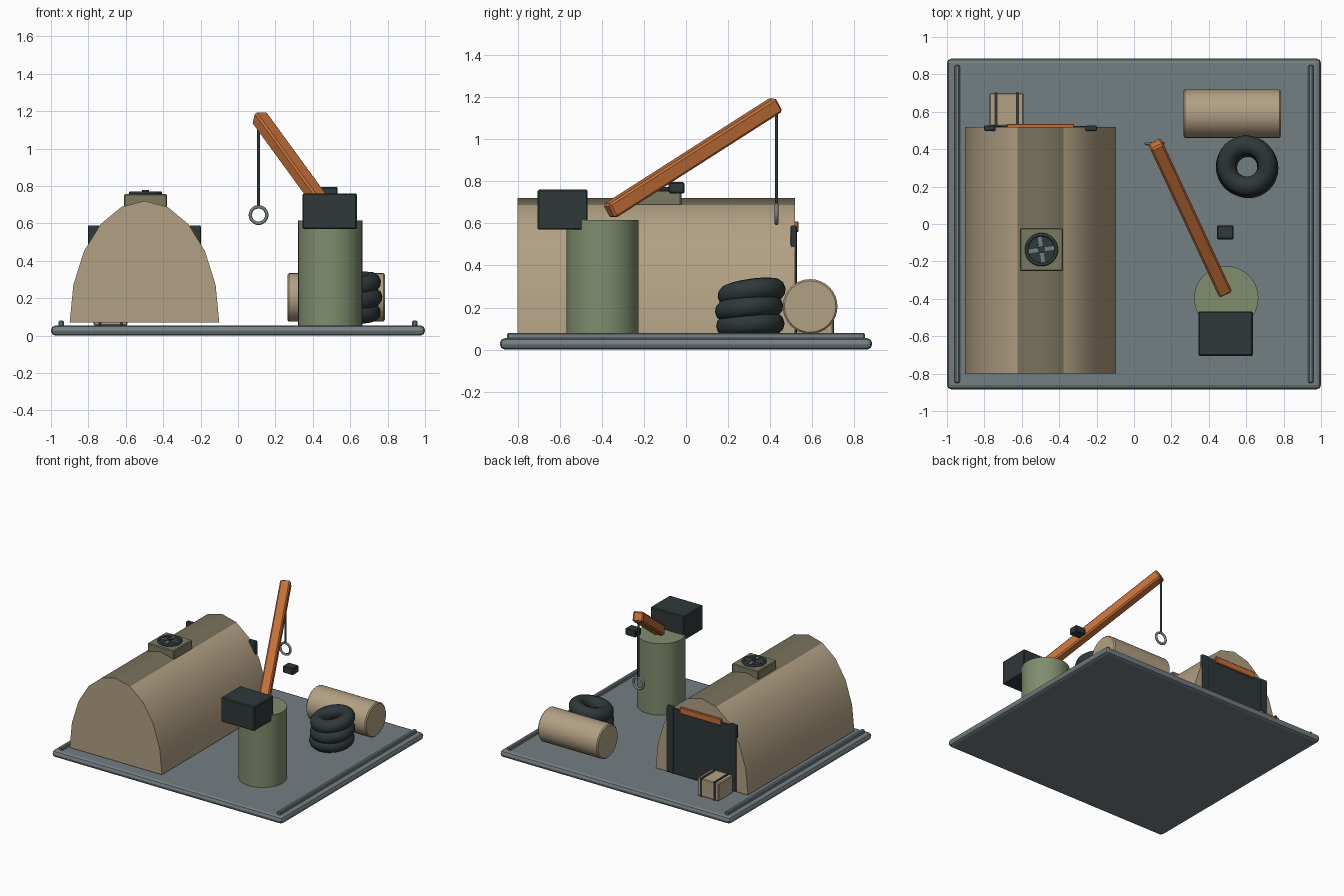
import bpy, bmesh, math
from mathutils import Vector

if "Cube" in bpy.data.objects:
    bpy.data.objects.remove(bpy.data.objects["Cube"])


def material(name, *rgb):
    lin = [((c / 255 + 0.055) / 1.055) ** 2.4 for c in rgb] + [1]
    m = bpy.data.materials.new(name)
    m.diffuse_color = lin
    m.use_nodes = True
    m.node_tree.nodes["Principled BSDF"].inputs["Base Color"].default_value = lin
    return m


slate = material("slate", 116, 126, 130)
tan = material("tan", 178, 160, 132)
dark_tan = material("dark tan", 122, 114, 93)
olive = material("olive green", 128, 141, 110)
vent_green = material("faded olive", 122, 122, 97)
orange = material("burnt orange", 196, 112, 58)
dark = material("charcoal", 47, 56, 57)


def finish(name, mat, bevel=0, segments=1, smooth=False):
    ob = bpy.context.object
    ob.name = name
    ob.data.materials.append(mat)
    if bevel:
        mod = ob.modifiers.new("bevel", "BEVEL")
        mod.width, mod.segments = bevel, segments
    if smooth:
        bpy.ops.object.shade_smooth_by_angle(angle=math.radians(35))
    return ob


def box(name, mat, lo, hi, bevel=0, segments=1):
    lo, hi = Vector(lo), Vector(hi)
    bpy.ops.mesh.primitive_cube_add(size=1, location=(lo + hi) / 2)
    bpy.context.object.scale = hi - lo
    bpy.ops.object.transform_apply(location=False, rotation=False)
    return finish(name, mat, bevel, segments)


def rod(name, mat, a, b, radius, sides=32, bevel=0):
    a, b = Vector(a), Vector(b)
    bpy.ops.mesh.primitive_cylinder_add(vertices=sides, radius=radius, depth=(b - a).length,
                                        location=(a + b) / 2,
                                        rotation=(b - a).to_track_quat('Z', 'Y').to_euler())
    return finish(name, mat, bevel, 1, True)


def ring(name, mat, loc, major, minor, rot=(0, 0, 0)):
    bpy.ops.mesh.primitive_torus_add(location=loc, rotation=rot, major_radius=major,
                                     minor_radius=minor, major_segments=32, minor_segments=12)
    return finish(name, mat, smooth=True)


# Ground slab with side rails
box("ground_slab", slate, (-1, -0.885, 0), (1, 0.885, 0.055), 0.025, 2)
for side, x in (("right", -0.945), ("left", 0.945)):
    box(side + "_rail", slate, (x - 0.014, -0.85, 0.04), (x + 0.014, 0.85, 0.08), 0.006)

# Arched hut: half ellipse extruded along y, darker along the crest
HUT_X, HALF_W, HUT_Z, HUT_H = -0.5, 0.4, 0.07, 0.65
bm = bmesh.new()
arch = [bm.verts.new((HUT_X + HALF_W * math.cos(math.pi * i / 10), -0.8,
                      HUT_Z + HUT_H * math.sin(math.pi * i / 10))) for i in range(11)]
end = bm.faces.new(arch)
new = bmesh.ops.extrude_face_region(bm, geom=[end])["geom"]
bmesh.ops.translate(bm, vec=(0, 1.318, 0), verts=[v for v in new if isinstance(v, bmesh.types.BMVert)])
if not any(f.calc_center_median().y < -0.79 for f in bm.faces):
    bm.faces.new(arch)
bmesh.ops.recalc_face_normals(bm, faces=bm.faces)
for f in bm.faces:
    f.material_index = int(f.normal.z > 0.9)
mesh = bpy.data.meshes.new("hut")
bm.to_mesh(mesh)
bm.free()
hut = bpy.data.objects.new("hut", mesh)
bpy.context.collection.objects.link(hut)
bpy.ops.object.select_all(action='DESELECT')
bpy.context.view_layer.objects.active = hut
hut.select_set(True)
finish("hut", tan, smooth=True)
mesh.materials.append(dark_tan)

# Roof vent with fan
VX, VY = -0.495, -0.137
box("vent_box", vent_green, (VX - 0.115, VY - 0.115, 0.68), (VX + 0.115, VY + 0.115, 0.757), 0.006)
rod("vent_disc", dark, (VX, VY, 0.75), (VX, VY, 0.763), 0.085)
ring("vent_rim", dark, (VX, VY, 0.763), 0.08, 0.009)
for i in range(2):
    blade = box("fan_blade", slate, (VX - 0.07, VY - 0.01, 0.762), (VX + 0.07, VY + 0.01, 0.77))
    blade.rotation_euler.z = math.radians(8 + 90 * i)
rod("fan_hub", dark, (VX, VY, 0.76), (VX, VY, 0.78), 0.018, 16)

# Back door with side posts and lintel
box("door_panel", dark, (-0.75, 0.5, 0.07), (-0.25, 0.523, 0.585))
for side, x in (("right", -0.772), ("left", -0.228)):
    box(side + "_door_post", dark, (x - 0.03, 0.497, 0.07), (x + 0.03, 0.527, 0.59), 0.008, 2)
box("door_lintel", orange, (-0.68, 0.515, 0.56), (-0.32, 0.535, 0.61), 0.004)

# Crate with straps
box("crate", tan, (-0.773, 0.522, 0.055), (-0.59, 0.7, 0.195), 0.006)
for x in (-0.737, -0.623):
    box("crate_strap", dark, (x - 0.008, 0.52, 0.056), (x + 0.008, 0.703, 0.2))

# Crane
rod("crane_pillar", olive, (0.493, -0.397, 0.055), (0.493, -0.397, 0.615), 0.172, 40)
box("counterweight", dark, (0.345, -0.705, 0.57), (0.635, -0.467, 0.76), 0.006)
foot, tip = Vector((0.485, -0.365, 0.657)), Vector((0.115, 0.43, 1.165))
length = (tip - foot).length
boom = box("boom", orange, (-0.038, -0.038, -length / 2), (0.038, 0.038, length / 2), 0.01)
boom.location = (foot + tip) / 2
boom.rotation_euler = (tip - foot).to_track_quat('Z', 'Y').to_euler()
rod("cable", dark, (0.11, 0.43, 1.15), (0.11, 0.43, 0.69), 0.008, 12)
ring("lifting_ring", slate, (0.11, 0.43, 0.645), 0.044, 0.009, (math.pi / 2, 0, 0))
box("control_box", dark, (0.443, -0.082, 0.742), (0.533, -0.008, 0.796), 0.006)

# Drum lying on its side
rod("drum", tan, (0.265, 0.59, 0.205), (0.785, 0.59, 0.205), 0.13, 32, 0.008)

# Leaning stack of tyres
for i, (x, y, tilt) in enumerate([(0.6, 0.306, 3), (0.61, 0.3, 6), (0.603, 0.312, 8)]):
    ring("tyre_" + str(i + 1), dark, (x, y, 0.118 + 0.076 * i), 0.111, 0.052,
         (math.radians(tilt), -math.radians(tilt), 0))
